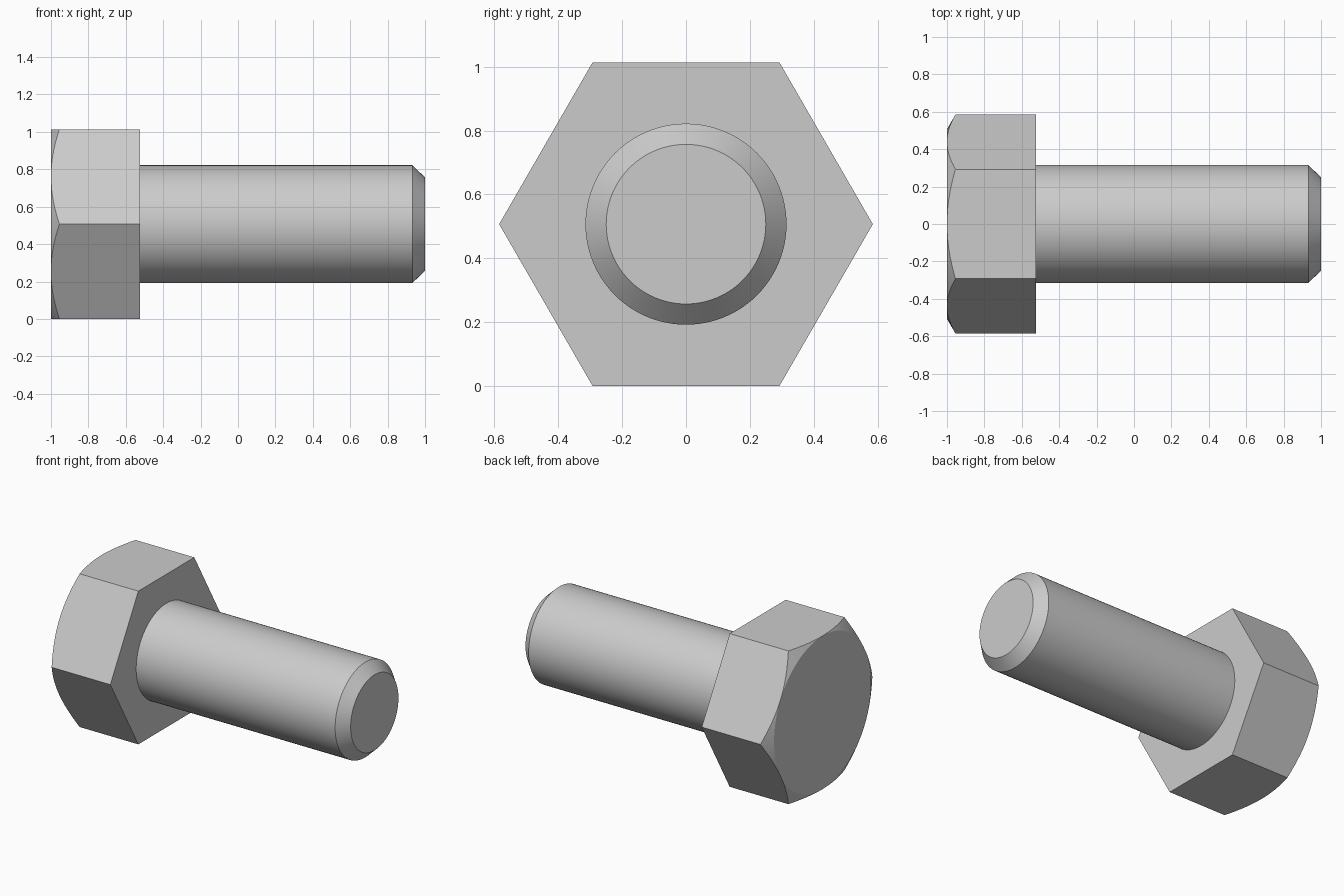
import bpy
import bmesh
from math import cos, sin, pi, radians

default = bpy.data.objects.get("Cube")
if default:
    bpy.data.objects.remove(default, do_unlink=True)

APOTHEM = 0.507          # half the width across the flats, also the axis height
SEGMENTS = 96
HEAD_BACK, HEAD_FRONT, TIP = -1.0, -0.525, 1.0

steel = bpy.data.materials.new("steel_grey")
steel.use_nodes = True
grey = (0.6, 0.6, 0.6, 1.0)
steel.diffuse_color = grey
shader = next(n for n in steel.node_tree.nodes if n.type == 'BSDF_PRINCIPLED')
shader.inputs["Base Color"].default_value = grey


def hex_radius(angle):
    """Distance from the axis to a hexagon whose corners point along y."""
    return APOTHEM / cos(angle % (pi / 3) - pi / 6)


def loft(name, rings):
    """Skin rings around the x axis; each ring maps an angle to (x, radius)."""
    bm = bmesh.new()
    loops = []
    for ring in rings:
        loop = []
        for i in range(SEGMENTS):
            a = 2 * pi * i / SEGMENTS
            x, r = ring(a)
            loop.append(bm.verts.new((x, r * cos(a), r * sin(a))))
        loops.append(loop)
    for low, high in zip(loops, loops[1:]):
        for i in range(SEGMENTS):
            j = (i + 1) % SEGMENTS
            bm.faces.new((low[i], low[j], high[j], high[i]))
    bm.faces.new(loops[0])
    bm.faces.new(loops[-1])
    bmesh.ops.remove_doubles(bm, verts=bm.verts, dist=0.00001)
    bmesh.ops.recalc_face_normals(bm, faces=bm.faces)
    mesh = bpy.data.meshes.new(name)
    bm.to_mesh(mesh)
    bm.free()
    mesh.materials.append(steel)
    obj = bpy.data.objects.new(name, mesh)
    obj.location.z = APOTHEM
    bpy.context.collection.objects.link(obj)
    bpy.ops.object.select_all(action='DESELECT')
    obj.select_set(True)
    bpy.context.view_layer.objects.active = obj
    bpy.ops.object.shade_smooth_by_angle(angle=radians(20))
    return obj


def circle(x, radius):
    return lambda a: (x, radius)


# Hexagonal head, its corners trimmed by a shallow cone at the back
def chamfer_edge(a):
    r = hex_radius(a)
    return HEAD_BACK + (r - APOTHEM) * 0.577, r


loft("bolt_head", [
    circle(HEAD_BACK, APOTHEM),
    chamfer_edge,
    lambda a: (HEAD_FRONT, hex_radius(a)),
])

# Round shank, seated in the head, with a bevelled tip
loft("bolt_shank", [
    circle(HEAD_FRONT - 0.05, 0.315),
    circle(TIP - 0.068, 0.315),
    circle(TIP, 0.25),
])
